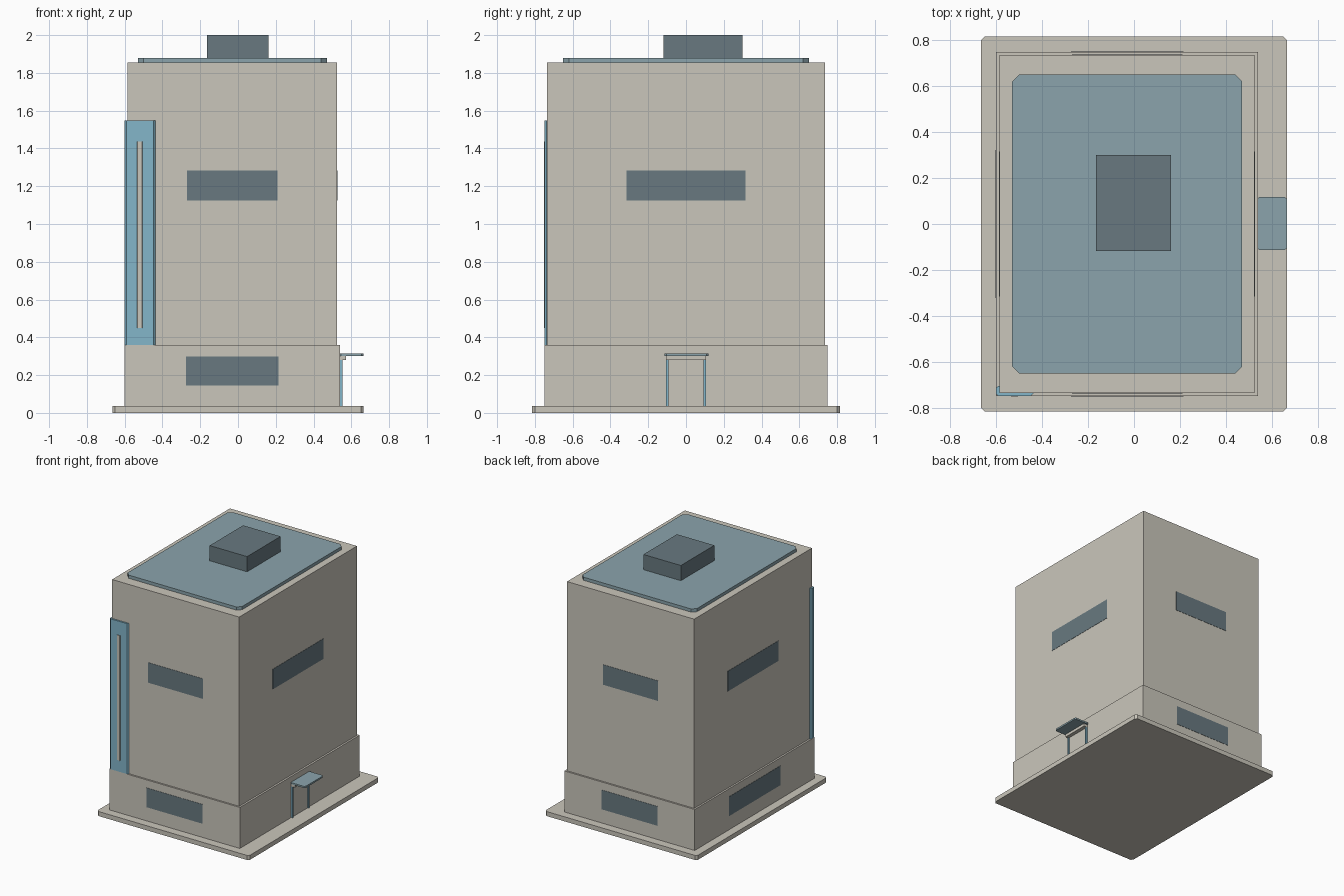
import bpy, bmesh

cube = bpy.data.objects.get("Cube")
if cube:
    bpy.data.objects.remove(cube, do_unlink=True)


def material(name, rgb):
    """Flat material from sRGB bytes."""
    linear = [((c / 255 + 0.055) / 1.055) ** 2.4 for c in rgb] + [1]
    mat = bpy.data.materials.new(name)
    mat.use_nodes = True
    mat.diffuse_color = linear
    mat.node_tree.nodes["Principled BSDF"].inputs["Base Color"].default_value = linear
    return mat


STONE = material("warm stone", (202, 198, 187))
SLATE = material("dark slate", (104, 121, 128))
ROOF = material("dusty blue", (139, 164, 172))
BLUE = material("bright blue", (131, 182, 202))


def box(name, x, y, z, mat, chamfer=0):
    """Box between (min, max) pairs, with optional chamfered vertical edges."""
    bm = bmesh.new()
    bmesh.ops.create_cube(bm, size=1)
    for v in bm.verts:
        v.co = [a + (b - a) * (c + 0.5) for (a, b), c in zip((x, y, z), v.co)]
    if chamfer:
        upright = [e for e in bm.edges
                   if abs(e.verts[0].co.z - e.verts[1].co.z) > 1e-5]
        bmesh.ops.bevel(bm, geom=upright, offset=chamfer, segments=1, affect='EDGES')
    mesh = bpy.data.meshes.new(name)
    bm.to_mesh(mesh)
    bm.free()
    mesh.materials.append(mat)
    obj = bpy.data.objects.new(name, mesh)
    bpy.context.collection.objects.link(obj)
    return obj


# Main stacked volumes
box("ground_slab", (-0.665, 0.665), (-0.815, 0.815), (0, 0.036), STONE, 0.015)
box("podium", (-0.6, 0.54), (-0.748, 0.748), (0.036, 0.36), STONE)
box("tower", (-0.586, 0.525), (-0.735, 0.735), (0.36, 1.855), STONE)
box("roof_deck", (-0.53, 0.47), (-0.65, 0.65), (1.855, 1.88), ROOF, 0.03)
box("roof_unit", (-0.165, 0.162), (-0.118, 0.3), (1.88, 2.0), SLATE)


# Thin window bands on each wall
def windows(level, x_walls, y_walls, half_x, half_y, z, door_wall):
    t = 0.002
    cx = -0.03
    for side, y in zip(("front", "back"), y_walls):
        box(f"{level}_window_{side}", (cx - half_x, cx + half_x), (y - t, y + t), z, SLATE)
    for side, x in zip(("right", "left"), x_walls):
        if side == "left" and door_wall:
            continue
        box(f"{level}_window_{side}", (x - t, x + t), (-half_y, half_y), z, SLATE)


windows("upper", (-0.586, 0.525), (-0.735, 0.735), 0.24, 0.316, (1.125, 1.284), False)
windows("lower", (-0.6, 0.54), (-0.748, 0.748), 0.245, 0.322, (0.145, 0.298), True)

# Vertical corner panel with a slim inlay
box("corner_panel", (-0.6, -0.438), (-0.748, -0.705), (0.36, 1.548), BLUE, 0.01)
box("panel_inlay", (-0.535, -0.505), (-0.752, -0.74), (0.45, 1.438), STONE, 0.003)

# Entrance: door, posts, lintel and canopy
box("door", (0.535, 0.543), (-0.095, 0.095), (0.036, 0.28), STONE)
for side, y in (("front", -0.1), ("back", 0.1)):
    box(f"door_post_{side}", (0.535, 0.552), (y - 0.007, y + 0.007), (0.036, 0.28), BLUE)
box("door_lintel", (0.535, 0.572), (-0.107, 0.107), (0.28, 0.302), STONE)
box("canopy", (0.535, 0.665), (-0.113, 0.118), (0.302, 0.315), ROOF, 0.01)
